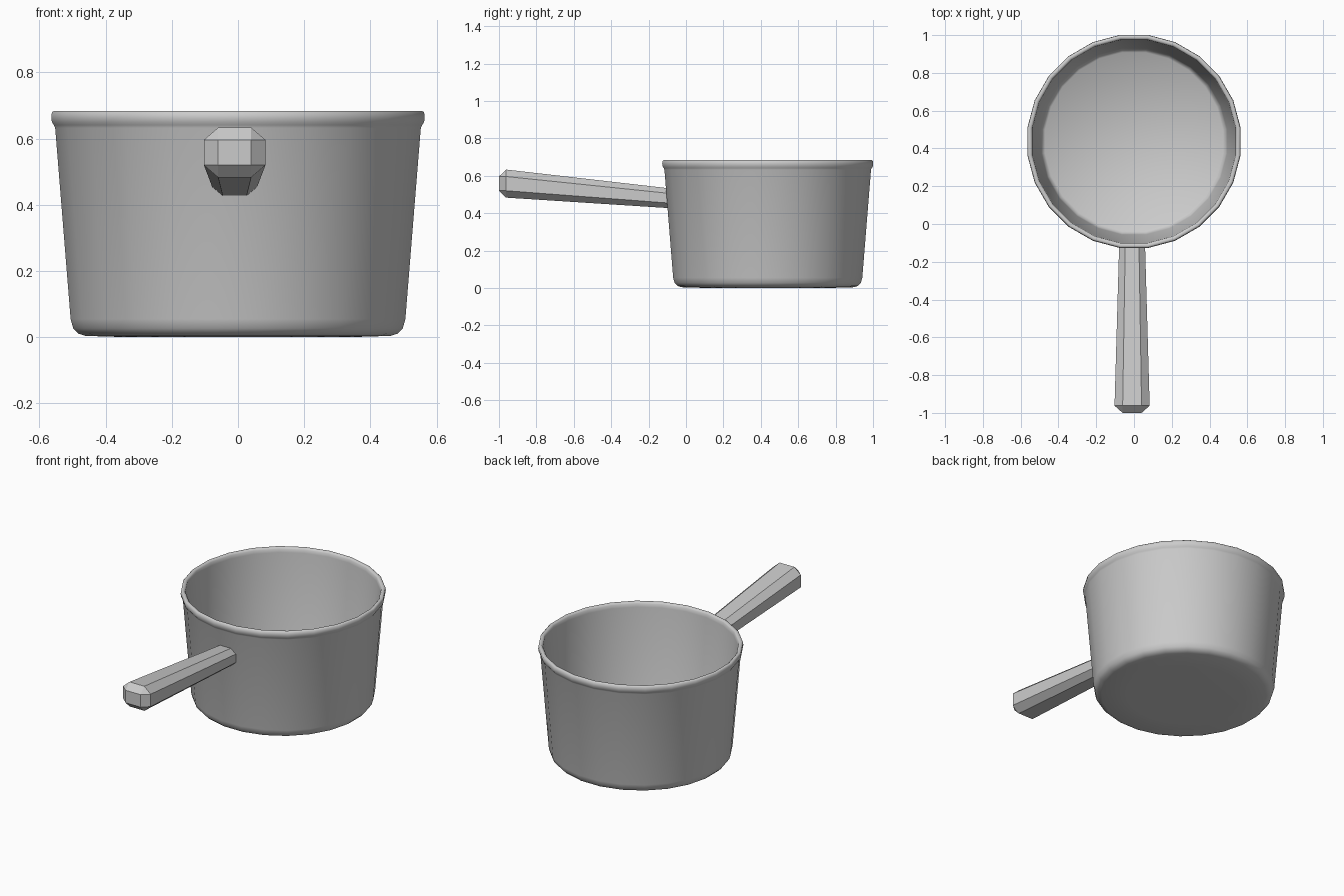
import bpy, math

if "Cube" in bpy.data.objects:
    bpy.data.objects.remove(bpy.data.objects["Cube"])

SIDES = 24
CENTRE_Y = 0.437


def make_object(name, verts, faces):
    mesh = bpy.data.meshes.new(name)
    mesh.from_pydata(verts, [], faces)
    mesh.update()
    obj = bpy.data.objects.new(name, mesh)
    bpy.context.collection.objects.link(obj)
    return obj


def bridge(rings, n):
    """Quads between successive rings of n points."""
    return [(r * n + i, r * n + (i + 1) % n, (r + 1) * n + (i + 1) % n, (r + 1) * n + i)
            for r in range(rings - 1) for i in range(n)]


# Pot body: lathed profile from outer base, over the rolled rim, to inner floor
profile = [(0.33, 0.0), (0.465, 0.004), (0.487, 0.011), (0.502, 0.027), (0.510, 0.055),
           (0.557, 0.632), (0.561, 0.641), (0.567, 0.650), (0.569, 0.664), (0.567, 0.679),
           (0.561, 0.684), (0.550, 0.683), (0.543, 0.675), (0.541, 0.655),
           (0.497, 0.065), (0.490, 0.043), (0.475, 0.030)]
verts = []
for r, z in profile:
    for i in range(SIDES):
        a = 2 * math.pi * (i + 0.5) / SIDES
        verts.append((r * math.cos(a), CENTRE_Y + r * math.sin(a), z))
faces = bridge(len(profile), SIDES)
faces.append(tuple(reversed(range(SIDES))))
last = (len(profile) - 1) * SIDES
faces.append(tuple(range(last, last + SIDES)))
pot = make_object("pot_body", verts, faces)
bpy.context.view_layer.objects.active = pot
pot.select_set(True)
bpy.ops.object.shade_smooth_by_angle(angle=math.radians(50))
pot.select_set(False)


# Handle: tapered bar with chamfered corners and a chamfered grip end
def octagon(y, cz, hw, hh, cw, ch):
    pts = [(hw, -ch), (hw, ch), (cw, hh), (-cw, hh), (-hw, ch), (-hw, -ch), (-cw, -hh), (cw, -hh)]
    return [(x - 0.01, y, cz + z) for x, z in pts]


verts = (octagon(-0.092, 0.480, 0.068, 0.053, 0.036, 0.026)
         + octagon(-0.962, 0.558, 0.093, 0.075, 0.050, 0.038))
# Grip tip: the octagon closes to a rectangle
verts += [(x - 0.01, -1.0, 0.558 + z) for x, z in
          [(0.05, -0.038), (0.05, 0.038), (-0.05, 0.038), (-0.05, -0.038)]]
faces = bridge(2, 8) + [tuple(reversed(range(8))), (16, 17, 18, 19)]
for k in range(4):
    a, b = 8 + 2 * k, 9 + 2 * k
    nxt = 8 + (2 * k + 2) % 8
    faces.append((a, b, 16 + (k + 1) % 4, 16 + k))
    faces.append((b, nxt, 16 + (k + 1) % 4))
handle = make_object("handle", verts, faces)

# Consistent outward normals
for obj in (pot, handle):
    bpy.context.view_layer.objects.active = obj
    obj.select_set(True)
    bpy.ops.object.mode_set(mode='EDIT')
    bpy.ops.mesh.select_all(action='SELECT')
    bpy.ops.mesh.normals_make_consistent(inside=False)
    bpy.ops.object.mode_set(mode='OBJECT')
    obj.select_set(False)
